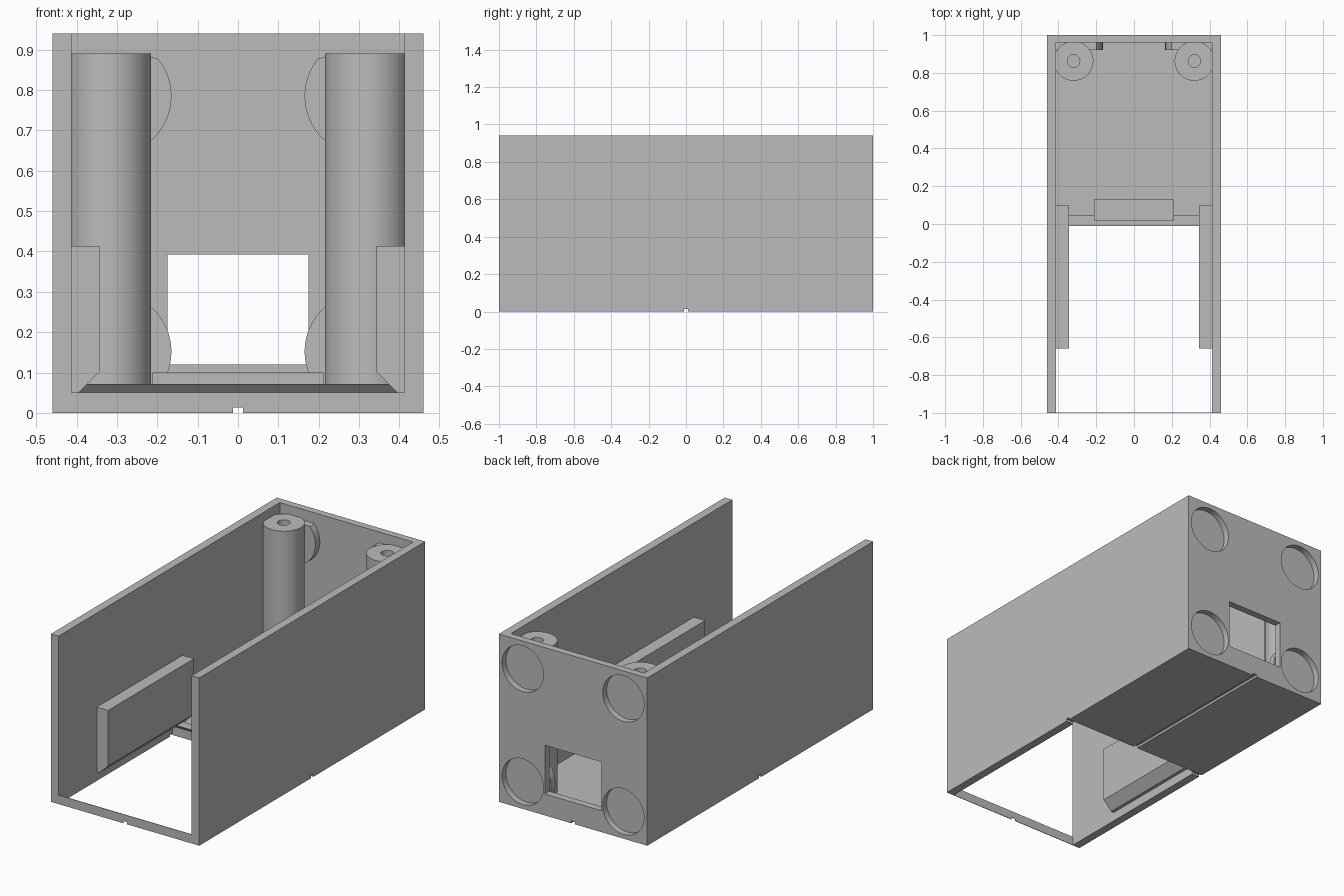
import bpy, bmesh, math
from mathutils import Vector

if "Cube" in bpy.data.objects:
    bpy.data.objects.remove(bpy.data.objects["Cube"])

grey = bpy.data.materials.new("plain_grey")
grey.use_nodes = True
grey.diffuse_color = (0.5, 0.5, 0.5, 1)
grey.node_tree.nodes["Principled BSDF"].inputs["Base Color"].default_value = (0.5, 0.5, 0.5, 1)


def prism(name, pts, axis, lo, hi):
    """Extrude a 2D outline along an axis; outline is (y,z), (x,z) or (x,y)."""
    bm = bmesh.new()
    place = {"x": lambda a, b: (lo, a, b), "y": lambda a, b: (a, lo, b), "z": lambda a, b: (a, b, lo)}[axis]
    face = bm.faces.new([bm.verts.new(place(a, b)) for a, b in pts])
    ext = bmesh.ops.extrude_face_region(bm, geom=[face])
    step = Vector([hi - lo if axis == k else 0 for k in "xyz"])
    bmesh.ops.translate(bm, vec=step, verts=[v for v in ext["geom"] if isinstance(v, bmesh.types.BMVert)])
    bmesh.ops.recalc_face_normals(bm, faces=bm.faces)
    mesh = bpy.data.meshes.new(name)
    bm.to_mesh(mesh)
    bm.free()
    mesh.materials.append(grey)
    obj = bpy.data.objects.new(name, mesh)
    bpy.context.collection.objects.link(obj)
    return obj


def box(name, x0, x1, y0, y1, z0, z1):
    return prism(name, [(x0, y0), (x1, y0), (x1, y1), (x0, y1)], "z", z0, z1)


def circle(cx, cy, r, n=64):
    return [(cx + r * math.cos(2 * math.pi * i / n), cy + r * math.sin(2 * math.pi * i / n)) for i in range(n)]


def cut(obj, cutters):
    """Subtract the cutters and bake the result."""
    for c in cutters:
        c.hide_render = True
        mod = obj.modifiers.new("cut", "BOOLEAN")
        mod.operation, mod.solver, mod.object = "DIFFERENCE", "EXACT", c
    deps = bpy.context.evaluated_depsgraph_get()
    obj.data = bpy.data.meshes.new_from_object(obj.evaluated_get(deps))
    obj.modifiers.clear()
    for c in cutters:
        bpy.data.objects.remove(c)


def smooth(obj):
    bpy.ops.object.select_all(action="DESELECT")
    obj.select_set(True)
    bpy.context.view_layer.objects.active = obj
    bpy.ops.object.shade_smooth_by_angle(angle=math.radians(30))


W, H, IN, BACK, FLOOR = 0.46, 0.94, 0.413, 0.96, 0.05
SEAM = 0.012
DISC_X, DISC_Z = 0.312, (0.152, 0.785)

# Open housing: side walls, back wall and half floor, with seams underneath
housing = box("housing", -W, W, -1, 1, 0, H)
cutters = [
    box("interior", -IN, IN, 0, BACK, FLOOR, 2),
    box("front_opening", -IN, IN, -2, SEAM, -1, 2),
    box("window", -0.175, 0.175, 0.8, 1.2, 0.12, 0.393),
    box("long_seam", -SEAM, SEAM, -2, 2, -1, 0.013),
    box("cross_seam", -1, 1, -SEAM, SEAM, -1, 0.013),
]
for s in (-1, 1):
    for z in DISC_Z:
        cutters.append(prism("recess", circle(s * DISC_X, z, 0.128), "y", 0.965, 1.2))
cut(housing, cutters)
smooth(housing)

# Thin strip closing the front at the bottom
strip = box("front_strip", -IN, IN, -1, -0.997, 0, FLOOR)
cut(strip, [box("strip_notch", -SEAM, SEAM, -2, 0, -1, 0.013)])

# Overhanging floor lip and the raised block on it
prism("floor_lip", [(SEAM, FLOOR), (-0.01, 0.072), (0.045, 0.072), (0.045, FLOOR)], "x", -IN, IN)
box("floor_block", -0.212, 0.212, 0.018, 0.13, FLOOR, 0.1)

for s, side in ((-1, "right"), (1, "left")):
    # Rail with a bevelled underside
    outline = [(IN, FLOOR), (0.395, FLOOR), (0.343, 0.102), (0.343, 0.413), (IN, 0.413)]
    prism(side + "_rail", [(s * x, z) for x, z in outline], "y", -0.66, 0.1)

    # Screw post with a blind hole, flattened by the wall
    post_outline = [(s * min(x, IN), min(y, BACK)) for x, y in circle(0.32, 0.863, 0.105)]
    post = prism(side + "_screw_post", post_outline, "z", FLOOR, 0.89)
    cut(post, [prism("hole", circle(s * 0.32, 0.863, 0.033, 32), "z", 0.5, 1)])
    smooth(post)

    # Bosses behind the back recesses
    for z, level in zip(DISC_Z, ("lower", "upper")):
        pts = [(s * x, min(h, 0.88)) for x, h in circle(DISC_X, z, 0.147)]
        smooth(prism(f"{side}_{level}_boss", pts, "y", 0.92, BACK))
